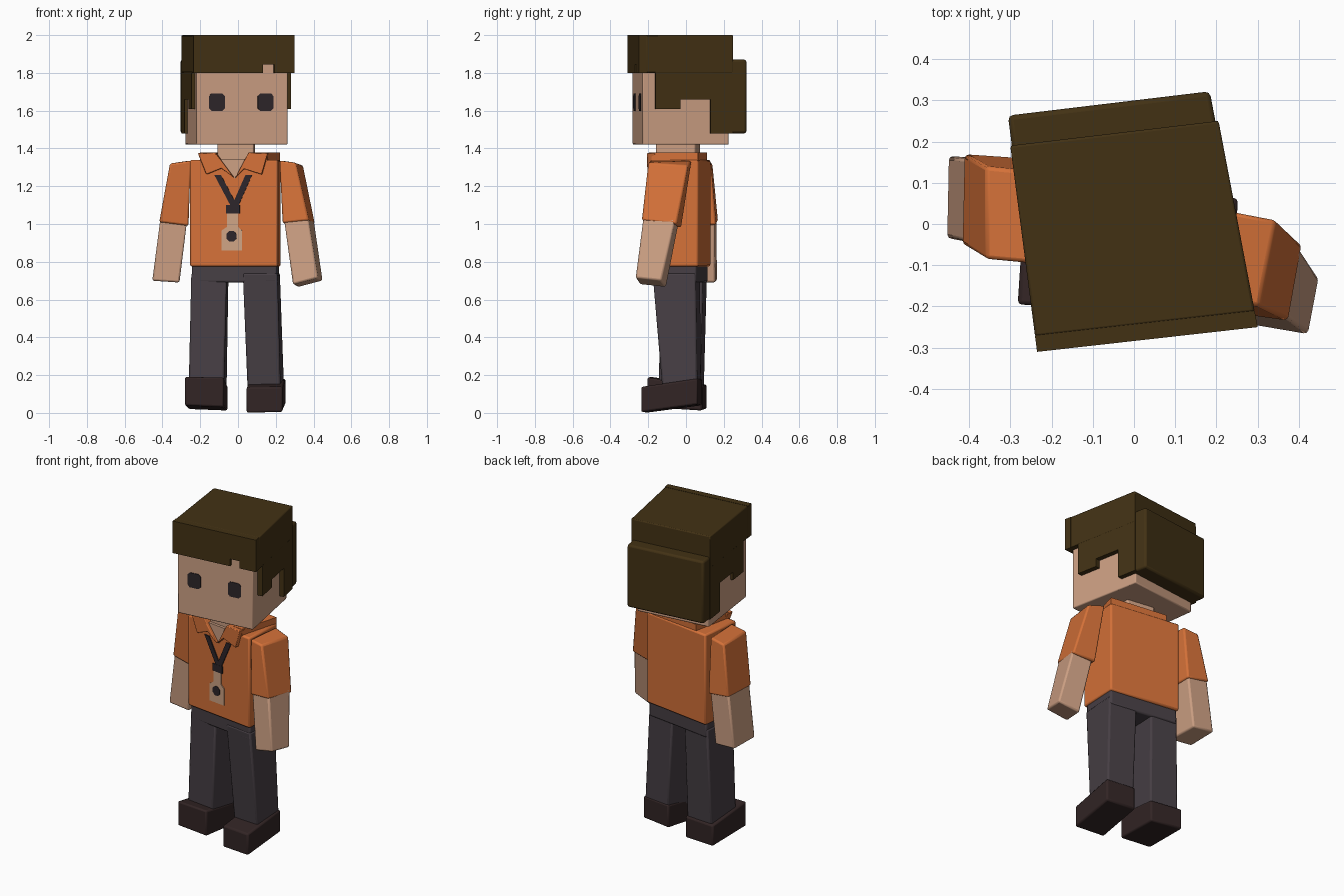
import bpy, bmesh, math
from mathutils import Vector


def material(name, rgb):
    m = bpy.data.materials.new(name)
    m.diffuse_color = (*rgb, 1)
    return m


HAIR = material("hair_brown", (0.055, 0.031, 0.007))
SKIN = material("skin", (0.60, 0.345, 0.225))
SHIRT = material("shirt_orange", (0.66, 0.165, 0.04))
PANTS = material("trouser_grey", (0.062, 0.049, 0.058))
SHOE = material("shoe_brown", (0.032, 0.018, 0.018))
DARK = material("dark_detail", (0.026, 0.019, 0.023))
BADGE = material("badge_tan", (0.62, 0.37, 0.23))


def loft(name, lower, upper, mat, bevel=0.01):
    """Closed solid between two matching loops of 3D points."""
    bm = bmesh.new()
    a = [bm.verts.new(p) for p in lower]
    b = [bm.verts.new(p) for p in upper]
    n = len(a)
    bm.faces.new(a)
    bm.faces.new(b)
    for i in range(n):
        j = (i + 1) % n
        bm.faces.new((a[i], a[j], b[j], b[i]))
    bmesh.ops.recalc_face_normals(bm, faces=bm.faces)
    me = bpy.data.meshes.new(name)
    bm.to_mesh(me)
    bm.free()
    me.materials.append(mat)
    ob = bpy.data.objects.new(name, me)
    bpy.context.collection.objects.link(ob)
    if bevel:
        mod = ob.modifiers.new("soft_edges", 'BEVEL')
        mod.width = bevel
        mod.segments = 2
    bpy.context.view_layer.objects.active = ob
    ob.select_set(True)
    bpy.ops.object.shade_smooth_by_angle(angle=math.radians(35))
    ob.select_set(False)
    return ob


def prism(name, outline, lo, hi, place, mat, bevel=0.0):
    """Outline extruded from depth lo to hi, mapped into space by place()."""
    return loft(name, [place(a, b, lo) for a, b in outline],
                [place(a, b, hi) for a, b in outline], mat, bevel)


def flat(quad, z):
    """Give xy points a height, either one value or one per point."""
    zs = z if isinstance(z, (list, tuple)) else [z] * len(quad)
    return [(x, y, h) for (x, y), h in zip(quad, zs)]


def rect(a0, a1, b0, b1):
    return [(a0, b0), (a1, b0), (a1, b1), (a0, b1)]


# ---------- head frame: u across, v front to back, turned slightly ----------
FL, FR, BR, BL = (Vector(p) for p in
                  ((-0.235, -0.31), (0.30, -0.25), (0.205, 0.25), (-0.30, 0.19)))


def head_at(u, v, z):
    s, t = (u + 1) / 2, (v + 1) / 2
    p = FL.lerp(FR, s).lerp(BL.lerp(BR, s), t)
    return (p.x, p.y, z)


def head_front(u, z, v):
    return head_at(u, v, z)


def head_side(v, z, u):
    return head_at(u, v, z)


prism("head", rect(-0.93, 0.88, -0.9, 0.92), 1.42, 1.92, head_at, SKIN, 0.006)

# hair: cap, notched fringe, side locks and raised back
prism("hair_cap", rect(-1, 1, -0.85, 1), 1.8, 2.0, head_at, HAIR, 0.006)
fringe = [(-1, 1.8), (0.37, 1.8), (0.37, 1.845), (0.60, 1.845), (0.60, 1.8),
          (1, 1.8), (1, 2.0), (-1, 2.0)]
prism("hair_fringe", fringe, -1, -0.84, head_front, HAIR)
lock = [(-0.98, 1.98), (-0.98, 1.8), (-0.64, 1.8), (-0.64, 1.61), (-0.12, 1.61),
        (-0.12, 1.66), (0.52, 1.66), (0.52, 1.48), (1, 1.48), (1, 1.98)]
prism("hair_side_right", lock, 0.84, 0.995, head_side, HAIR)
prism("hair_side_left", lock, -0.995, -0.9, head_side, HAIR)
prism("hair_back", rect(-0.985, 0.97, 0.6, 1.29), 1.48, 1.87, head_at, HAIR, 0.012)

# eyes: square with clipped corners
for side, u in (("left", -0.527), ("right", 0.44)):
    w, h, c = 0.155, 0.046, 0.7
    eye = [(u - w, 1.645 - h * c), (u - w * c, 1.645 - h), (u + w * c, 1.645 - h),
           (u + w, 1.645 - h * c), (u + w, 1.645 + h * c), (u + w * c, 1.645 + h),
           (u - w * c, 1.645 + h), (u - w, 1.645 + h * c)]
    prism("eye_" + side, eye, -0.88, -0.916, head_front, DARK)

# ---------- torso, turned the other way ----------
torso = [(-0.255, -0.13), (0.212, -0.19), (0.226, 0.065), (-0.225, 0.13)]
loft("torso", flat(torso, 0.775), flat(torso, 1.34), SHIRT)
loft("neck", flat([(-0.11, -0.135), (0.085, -0.16), (0.09, 0.05), (-0.09, 0.075)], 1.3),
     flat([(-0.11, -0.135), (0.085, -0.16), (0.09, 0.05), (-0.09, 0.075)], 1.45), SKIN)


def chest(x, z, d):
    """Point on the torso front, d outwards."""
    k = -0.06 / 0.467
    return (x + k * d, -0.13 + k * (x + 0.255) - d, z)


def shirt_plan(x, d, z):
    return chest(x, z, -d)


# collar ring around the neck and the two front flaps
ring = [(-0.20, 0.0), (-0.115, 0.0), (-0.115, 0.2), (0.085, 0.2), (0.085, 0.0),
        (0.155, 0.0), (0.19, 0.25), (-0.18, 0.25)]
prism("collar", ring, 1.32, 1.378, shirt_plan, SHIRT)
prism("neck_opening", [(-0.12, 1.345), (-0.015, 1.24), (0.065, 1.345)], -0.01, 0.006, chest, SKIN)
prism("collar_flap_left", [(-0.21, 1.375), (-0.118, 1.378), (-0.018, 1.245),
                           (-0.085, 1.295), (-0.165, 1.262)], -0.02, 0.025, chest, SHIRT, 0.004)
prism("collar_flap_right", [(0.16, 1.375), (0.058, 1.378), (-0.012, 1.245),
                            (0.035, 1.292), (0.128, 1.262)], -0.02, 0.025, chest, SHIRT, 0.004)

# lanyard and badge
prism("strap_left", rect(0, 1, 0, 1), -0.005, 0.006,
      lambda a, b, d: chest(-0.125 + 0.09 * b + 0.035 * a, 1.26 - 0.17 * b, d), DARK)
prism("strap_right", rect(0, 1, 0, 1), -0.005, 0.006,
      lambda a, b, d: chest(0.04 - 0.075 * b + 0.035 * a, 1.26 - 0.17 * b, d), DARK)
prism("strap_clip", rect(-0.062, 0.01, 1.055, 1.10), -0.005, 0.007, chest, DARK)
prism("badge", [(-0.088, 0.86), (0.022, 0.86), (0.022, 0.965), (0.0, 0.985), (0.0, 1.06),
                (-0.058, 1.06), (-0.058, 0.985), (-0.088, 0.965)], -0.005, 0.005, chest, BADGE)
dot = [(-0.034 + 0.029 * math.cos(math.tau * (i + 0.5) / 8),
        0.935 + 0.031 * math.sin(math.tau * (i + 0.5) / 8)) for i in range(8)]
prism("badge_dot", dot, -0.005, 0.008, chest, DARK)

# ---------- arms: shoulder, cuff and hand loops (outer front, inner front, inner back, outer back)
ARMS = {
    "right": dict(
        top=[(0.305, -0.20), (0.22, -0.19), (0.24, 0.03), (0.345, 0.01)], ztop=(1.325, 1.335, 1.335, 1.31),
        cuff=[(0.375, -0.235), (0.235, -0.215), (0.265, -0.025), (0.408, -0.05)], zcuff=(1.02, 1.005, 0.98, 1.0),
        end=[(0.423, -0.268), (0.29, -0.245), (0.315, -0.105), (0.449, -0.13)], zend=(0.715, 0.68, 0.665, 0.70)),
    "left": dict(
        top=[(-0.36, -0.085), (-0.25, -0.095), (-0.26, 0.13), (-0.36, 0.14)], ztop=(1.32, 1.335, 1.335, 1.32),
        cuff=[(-0.417, -0.05), (-0.262, -0.075), (-0.265, 0.16), (-0.412, 0.17)], zcuff=(1.01, 0.99, 0.995, 1.015),
        end=[(-0.454, -0.035), (-0.31, -0.045), (-0.31, 0.155), (-0.45, 0.165)], zend=(0.70, 0.69, 0.69, 0.70)),
}
for side, a in ARMS.items():
    loft("sleeve_" + side, flat(a["cuff"], a["zcuff"]), flat(a["top"], a["ztop"]), SHIRT)
    mid = sum((Vector(p) for p in a["cuff"]), Vector((0, 0))) / 4
    inner = [tuple(mid.lerp(Vector(p), 0.92)) for p in a["cuff"]]
    loft("forearm_" + side, flat(a["end"], a["zend"]), flat(inner, 1.03), SKIN)

# ---------- hips, legs and shoes ----------
loft("hips", flat([(-0.245, -0.115), (0.205, -0.175), (0.218, 0.055), (-0.22, 0.115)], 0.69),
     flat([(-0.245, -0.115), (0.205, -0.175), (0.218, 0.055), (-0.22, 0.115)], 0.79), PANTS)
loft("leg_left",
     flat([(-0.262, -0.125), (-0.075, -0.145), (-0.06, 0.075), (-0.245, 0.095)], 0.12),
     flat([(-0.248, -0.115), (-0.06, -0.135), (-0.05, 0.09), (-0.225, 0.112)], 0.74), PANTS)
loft("leg_right",
     flat([(0.05, -0.11), (0.225, -0.125), (0.245, 0.06), (0.07, 0.08)], 0.12),
     flat([(0.025, -0.155), (0.208, -0.178), (0.222, 0.05), (0.04, 0.075)], 0.74), PANTS)
left = [(-0.282, -0.195), (-0.075, -0.205), (-0.055, 0.085), (-0.262, 0.11)]
loft("shoe_left", flat(left, (0.04, 0.03, 0.012, 0.02)), flat(left, (0.192, 0.188, 0.145, 0.15)), SHOE)
right = [(0.045, -0.215), (0.235, -0.238), (0.252, 0.062), (0.062, 0.085)]
loft("shoe_right", flat(right, (0.0, 0.004, 0.045, 0.04)), flat(right, (0.135, 0.138, 0.182, 0.182)), SHOE)
